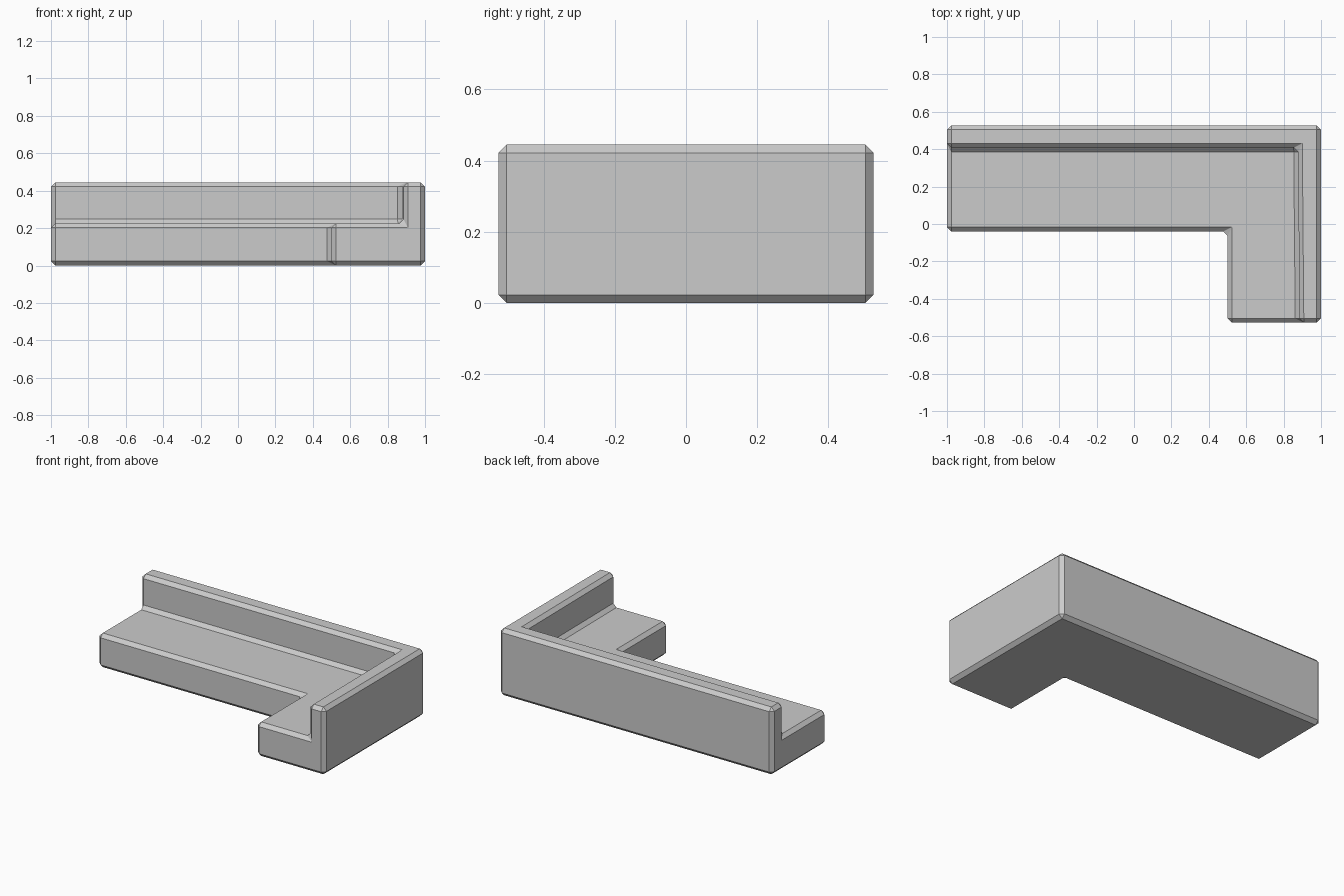
import bpy
import bmesh

cube = bpy.data.objects.get("Cube")
if cube:
    bpy.data.objects.remove(cube, do_unlink=True)

SEAT, TOP = 0.225, 0.445
DEPTH = 0.527

# Grey upholstery
fabric = bpy.data.materials.new("grey_fabric")
fabric.use_nodes = True
grey = (0.6, 0.6, 0.6, 1)
fabric.diffuse_color = grey
fabric.node_tree.nodes["Principled BSDF"].inputs["Base Color"].default_value = grey

# Plan corners: the seat's front edge, the outer walls and the inner walls
seat_edge = [(-1, -0.04), (0.5, -0.04), (0.5, -DEPTH)]
outer = [(1, -DEPTH), (1, DEPTH), (-1, DEPTH)]
inner = [(0.885, -DEPTH), (0.877, 0.408), (-1, 0.408)]

bm = bmesh.new()


def ring(points, z):
    return [bm.verts.new((x, y, z)) for x, y in points]


base_seat, base_outer = ring(seat_edge, 0), ring(outer, 0)
rim_seat, rim_inner = ring(seat_edge, SEAT), ring(inner, SEAT)
top_inner, top_outer = ring(inner, TOP), ring(outer, TOP)


def walls(low, high):
    for i in range(len(low) - 1):
        bm.faces.new((low[i], low[i + 1], high[i + 1], high[i]))


# Underside, seat and top of the L-shaped back
bm.faces.new(base_seat + base_outer)
bm.faces.new(rim_seat + rim_inner)
bm.faces.new(top_inner + top_outer[::-1])

# Seat fronts, outer walls and inner walls
walls(base_seat, rim_seat)
walls(base_outer, top_outer)
walls(rim_inner, top_inner)

# Stepped end of the arm and of the long back
bm.faces.new((base_seat[2], base_outer[0], top_outer[0],
              top_inner[0], rim_inner[0], rim_seat[2]))
bm.faces.new((base_outer[2], base_seat[0], rim_seat[0],
              rim_inner[2], top_inner[2], top_outer[2]))
bmesh.ops.recalc_face_normals(bm, faces=bm.faces)

mesh = bpy.data.meshes.new("corner_sofa")
bm.to_mesh(mesh)
bm.free()
mesh.materials.append(fabric)
sofa = bpy.data.objects.new("corner_sofa", mesh)
bpy.context.collection.objects.link(sofa)

# Chamfer every edge, flat shaded
chamfer = sofa.modifiers.new("chamfer", "BEVEL")
chamfer.width = 0.023
chamfer.segments = 1
chamfer.limit_method = "ANGLE"
